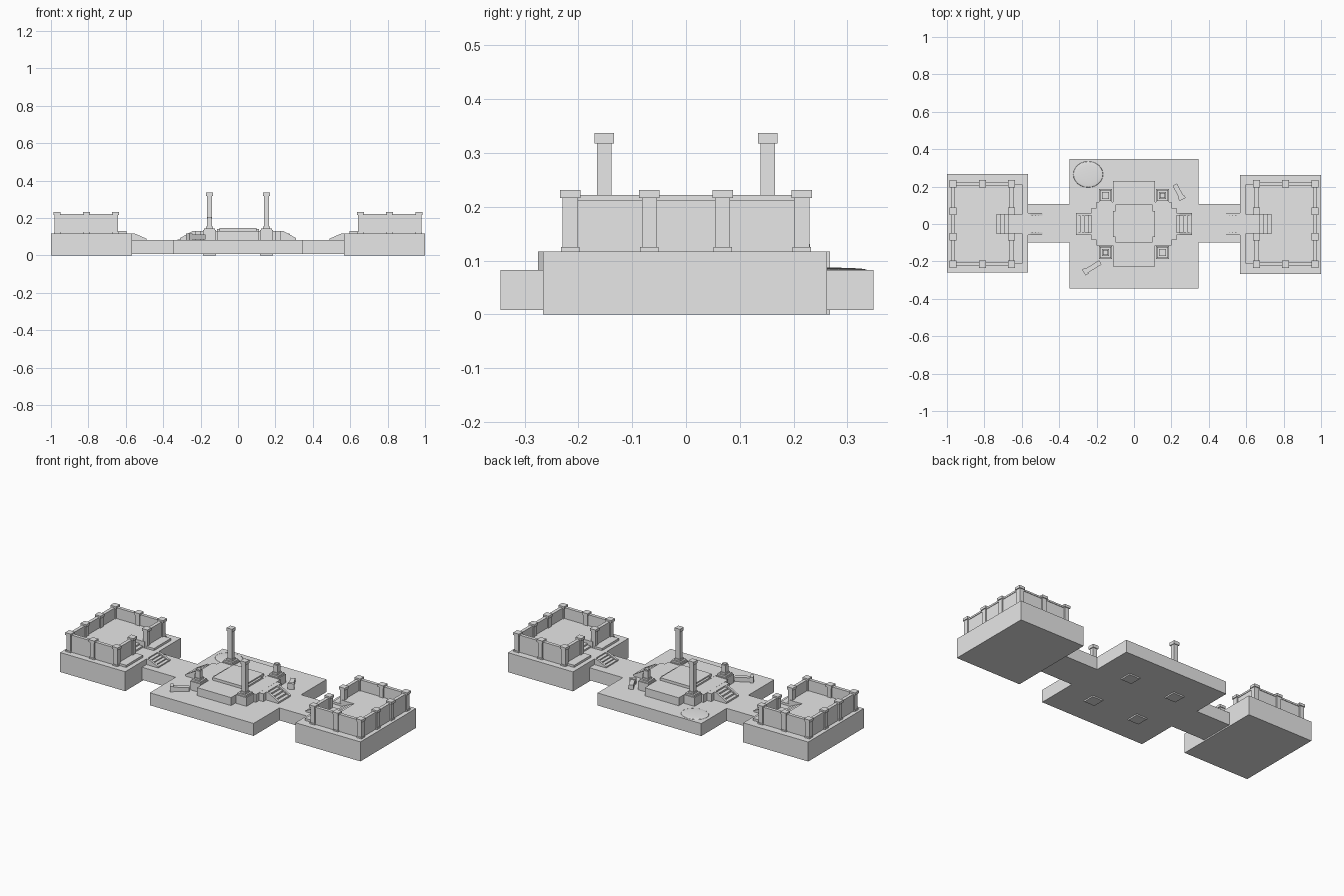
import bpy, bmesh, math
from mathutils import Matrix, Vector

if "Cube" in bpy.data.objects:
    bpy.data.objects.remove(bpy.data.objects["Cube"])

stone = bpy.data.materials.new("grey_stone")
stone.use_nodes = True
stone.diffuse_color = (0.8, 0.8, 0.8, 1)
stone.node_tree.nodes["Principled BSDF"].inputs["Base Color"].default_value = (0.8, 0.8, 0.8, 1)


def finish(name, bm):
    bmesh.ops.recalc_face_normals(bm, faces=bm.faces)
    mesh = bpy.data.meshes.new(name)
    bm.to_mesh(mesh)
    bm.free()
    mesh.materials.append(stone)
    obj = bpy.data.objects.new(name, mesh)
    bpy.context.collection.objects.link(obj)
    return obj


def add_box(bm, xs, ys, zs):
    size = Vector((abs(xs[1] - xs[0]), abs(ys[1] - ys[0]), abs(zs[1] - zs[0])))
    mid = Vector((sum(xs), sum(ys), sum(zs))) / 2
    bmesh.ops.create_cube(bm, size=1, matrix=Matrix.Translation(mid) @ Matrix.Diagonal(size).to_4x4())


def boxes(name, *parts):
    bm = bmesh.new()
    for part in parts:
        add_box(bm, *part)
    return finish(name, bm)


def stack(name, x, y, levels):
    """Square blocks on one axis: (width, bottom, top)."""
    return boxes(name, *[((x - w / 2, x + w / 2), (y - w / 2, y + w / 2), (a, b)) for w, a, b in levels])


def prism(name, outline, y0, y1):
    """Side profile in x and z, pulled along y."""
    bm = bmesh.new()
    face = bm.faces.new([bm.verts.new((x, y0, z)) for x, z in outline])
    made = bmesh.ops.extrude_face_region(bm, geom=[face], use_keep_orig=True)["geom"]
    bmesh.ops.translate(bm, verts=[v for v in made if isinstance(v, bmesh.types.BMVert)], vec=(0, y1 - y0, 0))
    return finish(name, bm)


def stairs(name, high_x, low_x, top, bottom, half, cheek, steps=4):
    """Flight falling from high_x to low_x, with sloping cheek walls."""
    run, rise = (low_x - high_x) / steps, (top - bottom) / (steps + 1)
    parts = []
    for i in range(steps):
        parts.append(((high_x, high_x + run * (i + 1)), (-half, half), (bottom, top - rise * (i + 1))))
    boxes(name + "_steps", *parts)
    knee = high_x + run * 0.8
    outline = [(high_x, bottom), (high_x, top), (knee, top), (low_x, bottom + rise), (low_x, bottom)]
    for s in (-1, 1):
        prism(name + "_cheek", outline, s * half, s * (half + cheek))


# Ground slabs: plaza with a walkway to each side
FLOOR, BASE, INNER = 0.083, 0.117, 0.155
boxes("plaza", ((-0.345, 0.345), (-0.345, 0.348), (0.008, FLOOR)))
for side, label in ((-1, "right"), (1, "left")):
    boxes(label + "_walkway", ((side * 0.345, side * 0.57), (-0.10, 0.107), (0.008, FLOOR)))

# Cross-shaped dais and altar slab
boxes("dais",
      ((-0.113, 0.113), (-0.227, 0.23), (FLOOR, 0.131)),
      ((-0.2, 0.2), (-0.115, 0.118), (FLOOR, 0.1305)),
      ((-0.228, 0.228), (-0.085, 0.085), (FLOOR, 0.13)))
boxes("altar_slab", ((-0.1, 0.1), (-0.1, 0.103), (0.131, 0.147)),
      ((-0.113, 0.113), (-0.07, 0.07), (0.131, 0.14)))

# Corner columns: two whole, two broken
for x in (-0.152, 0.152):
    for y in (-0.152, 0.152):
        whole = x * y < 0
        levels = [(0.07, 0, 0.135), (0.058, 0.135, 0.145), (0.038, 0.145, 0.155)]
        if whole:
            levels += [(0.027, 0.155, 0.318), (0.036, 0.318, 0.337)]
        else:
            levels += [(0.028, 0.155, 0.198), (0.022, 0.198, 0.205)]
        stack("whole_column" if whole else "broken_column", x, y, levels)

# Fallen column pieces lying on the plaza
for tail, head in (((-0.18, -0.205), (-0.265, -0.258)), ((0.218, 0.21), (0.258, 0.135))):
    dx, dy = head[0] - tail[0], head[1] - tail[1]
    length = math.hypot(dx, dy)
    piece = boxes("fallen_column",
                  ((0, length), (-0.013, 0.013), (0.003, 0.028)),
                  ((length - 0.015, length + 0.004), (-0.018, 0.018), (0, 0.034)))
    piece.location = (tail[0], tail[1], FLOOR)
    piece.rotation_euler = (0, 0, math.atan2(dy, dx))

# Soft low mound on the plaza
bm = bmesh.new()
bmesh.ops.create_uvsphere(bm, u_segments=24, v_segments=12, radius=1)
bmesh.ops.transform(bm, verts=bm.verts, matrix=Matrix.Diagonal((0.08, 0.07, 0.004, 1)))
mound = finish("low_mound", bm)
mound.location = (-0.245, 0.265, FLOOR)
for face in mound.data.polygons:
    face.use_smooth = True

# Walled court on each side, mirrored across x
NEAR, MID, FAR, WALL_Y = 0.655, 0.81, 0.967, 0.215
GATE = 0.068
T, COPE = 0.007, 0.01


def wall(name, side, xs, ys):
    """Wall run along x or y with a slightly wider coping."""
    parts = []
    for half, zs in ((T, (BASE, 0.212)), (COPE, (0.212, 0.222))):
        ends = []
        for lo, hi in (xs, ys):
            ends.append((lo - half, hi + half) if lo == hi else (lo, hi))
        parts.append(((side * ends[0][0], side * ends[0][1]), ends[1], zs))
    boxes(name, *parts)


for side, label in ((-1, "right"), (1, "left")):
    shift = -0.003 * side
    boxes(label + "_court_base", ((side * 0.568, side), (-0.263 + shift, 0.265 + shift), (0, BASE)))
    stairs(label + "_outer_stair", side * 0.568, side * 0.49, BASE, FLOOR, 0.045, 0.013)
    stairs(label + "_dais_stair", side * 0.225, side * 0.31, 0.131, FLOOR, 0.045, 0.013)

    # Raised court floor around the sunken entry steps
    boxes(label + "_court_floor",
          ((side * 0.735, side * FAR), (-WALL_Y, WALL_Y), (BASE, INNER)),
          ((side * NEAR, side * 0.735), (0.05, WALL_Y), (BASE, INNER)),
          ((side * NEAR, side * 0.735), (-WALL_Y, -0.05), (BASE, INNER)))
    entry = []
    for i in range(3):
        entry.append(((side * (0.668 + 0.022 * i), side * 0.735), (-0.05, 0.05), (BASE, BASE + 0.0095 * (i + 1))))
    boxes(label + "_entry_steps", *entry)

    # Walls
    wall(label + "_outer_wall", side, (FAR, FAR), (-WALL_Y, WALL_Y))
    for s, end in ((-1, "front"), (1, "back")):
        wall(label + "_" + end + "_wall", side, (NEAR, FAR), (s * WALL_Y, s * WALL_Y))
        wall(label + "_gate_wall", side, (NEAR, NEAR), tuple(sorted((s * GATE, s * WALL_Y))))
        boxes(label + "_kerb", ((side * 0.595, side * NEAR), (s * 0.052, s * 0.212), (BASE, 0.13)))

    # Capped posts
    spots = [(x, s * WALL_Y) for x in (NEAR, MID, FAR) for s in (-1, 1)]
    spots += [(x, s * GATE) for x in (NEAR, FAR) for s in (-1, 1)]
    for x, y in spots:
        stack(label + "_wall_post", side * x, y, [(0.034, BASE, 0.125), (0.028, 0.125, 0.216), (0.038, 0.216, 0.231)])
